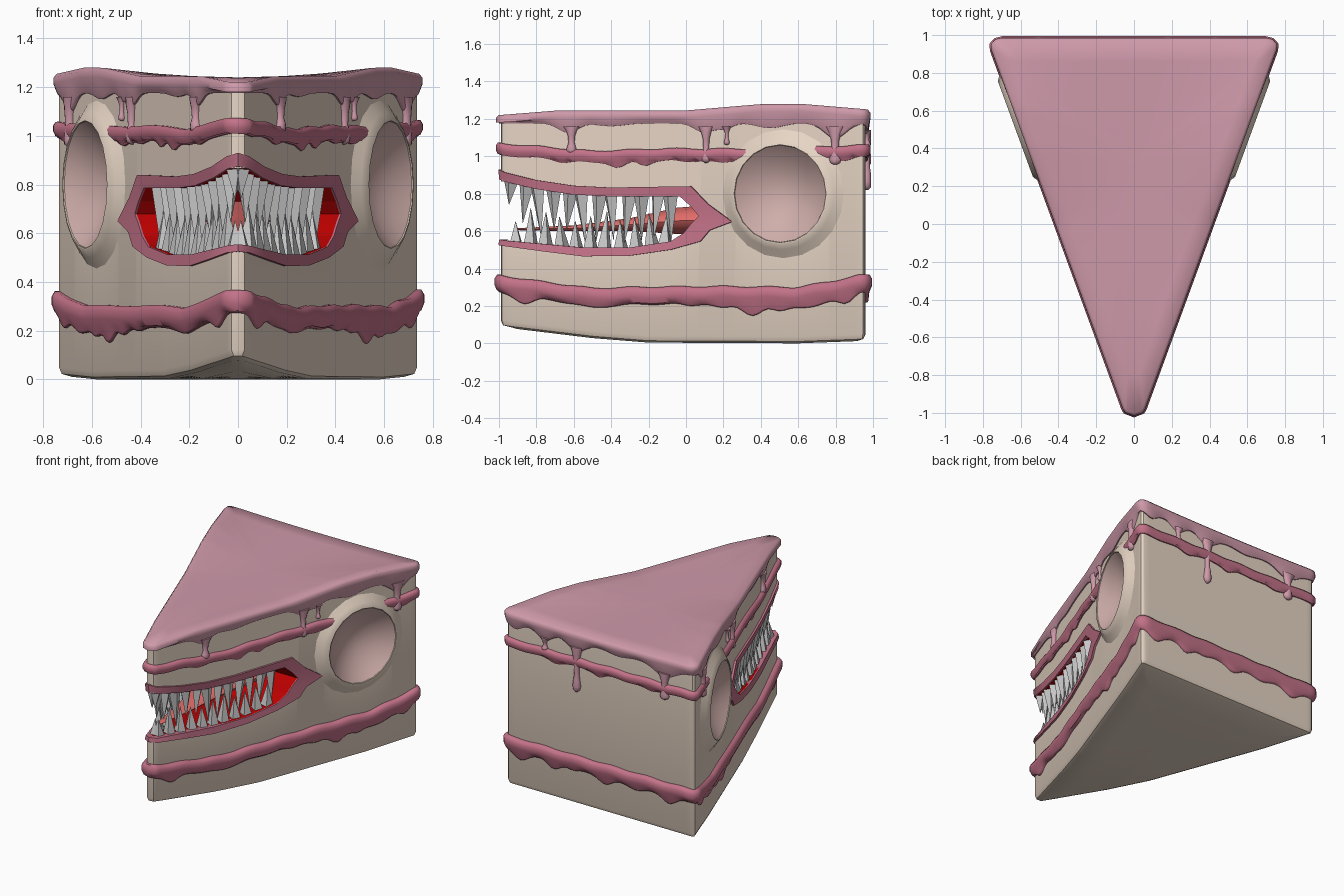
import bpy, bmesh, math, random
from mathutils import Vector, Matrix

if "Cube" in bpy.data.objects:
    bpy.data.objects.remove(bpy.data.objects["Cube"])

random.seed(4)

def material(name, r, g, b):
    m = bpy.data.materials.new(name)
    m.diffuse_color = (r, g, b, 1)
    m.use_nodes = True
    m.node_tree.nodes["Principled BSDF"].inputs["Base Color"].default_value = m.diffuse_color
    return m

CREAM = material("sponge", .80, .67, .56)
PINK = material("frosting", .62, .32, .40)
JAM = material("jam", .55, .17, .25)
RED = material("mouth_red", .50, .0, .0)
TONGUE = material("tongue_red", .75, .15, .14)
BOWL = material("socket_pink", .62, .42, .40)

def interp(table, u):
    for (a, p), (b, q) in zip(table, table[1:]):
        if u <= b:
            return p + (q - p) * max(0, u - a) / (b - a)
    return table[-1][1]

def smooth(ob, angle=40):
    bpy.ops.object.select_all(action='DESELECT')
    ob.select_set(True)
    bpy.context.view_layer.objects.active = ob
    bpy.ops.object.shade_smooth_by_angle(angle=math.radians(angle))

def from_bmesh(name, bm, mats, mirror=False):
    me = bpy.data.meshes.new(name)
    bm.to_mesh(me)
    bm.free()
    ob = bpy.data.objects.new(name, me)
    bpy.context.collection.objects.link(ob)
    for m in mats:
        me.materials.append(m)
    if mirror:
        ob.modifiers.new("mirror", 'MIRROR').use_mirror_merge = False
    return ob

def loft(name, rings, mats, closed=True, wrap=False, caps=(False, False), mirror=False, angle=40):
    """Skin a list of equal-length point rings."""
    bm = bmesh.new()
    vs = [[bm.verts.new(p) for p in r] for r in rings]
    n = len(rings[0])
    pairs = list(zip(vs, vs[1:])) + ([(vs[-1], vs[0])] if wrap else [])
    for a, b in pairs:
        for i in range(n if closed else n - 1):
            j = (i + 1) % n
            bm.faces.new((a[i], b[i], b[j], a[j]))
    for use, ring, flip in ((caps[0], vs[0], False), (caps[1], vs[-1], True)):
        if use:
            bm.faces.new(ring[::-1] if flip else ring)
    ob = from_bmesh(name, bm, mats, mirror)
    smooth(ob, angle)
    return ob

# Plan outline of the slice: (x, y, normal x, normal y, on_back)
NX, NY = .939, -.344
def wx(y):
    return .035 + .3665 * (y + .97)

half = [(.027, -.983, .8, -.6, 0)]
half += [(wx(-.97 + 1.90 * i / 70), -.97 + 1.90 * i / 70, NX, NY, 0) for i in range(71)]
half += [(.734, .945, .9, .3, 0), (.722, .957, .5, .8, 1)]
half += [(.70 * (1 - i / 26), .96, 0, 1, 1) for i in range(26)]
left = [(-x, y, -a, b, k) for x, y, a, b, k in half][::-1]
OUT = half + [(0, .96, 0, 1, 1)] + left + [(0, -.99, 0, -1, 0)]

def ring(out, zf, scale=1):
    pts = []
    for o in OUT:
        x, y = o[0] + o[2] * out, o[1] + o[3] * out
        x, y = x * scale, .3 + (y - .3) * scale
        pts.append((x, y, zf(x, y, o)))
    return pts

def bottom(x, y, o=None):
    return interp([(-1, .09), (-.93, .08), (-.5, .028), (-.2, .004), (.6, 0), (1, .015)], y)

def top(x, y, o=None):
    e = interp([(-1, 1.22), (-.7, 1.244), (0, 1.245), (.2, 1.262), (.4, 1.279), (.62, 1.28), (.98, 1.25)], y)
    f = min(1, abs(x) / max(.05, wx(y))) ** 2
    return e if e < 1.24 else 1.24 + (e - 1.24) * f

# Sponge body
body = loft("sponge_body",
            [ring(0, lambda x, y, o: 1.18, .05), ring(0, lambda x, y, o: 1.18)] +
            [ring(0, lambda x, y, o: bottom(x, y) + .035)] +
            [ring(-.012, lambda x, y, o: bottom(x, y) + .01)] +
            [ring(0, bottom, s) for s in (.93, .65, .35, .05)],
            [CREAM, RED], caps=(True, True))

# Mouth outline: (y, z) of inner and outer lip edge, lower tip -> corner -> upper tip
LOW = [(-1, .555, .525), (-.97, .55, .52), (-.75, .53, .49), (-.55, .512, .465), (-.3, .512, .468), (-.08, .545, .50)]
UPP = [(-.03, .785, .84), (-.4, .785, .833), (-.6, .795, .843), (-.8, .825, .873), (-.97, .865, .915), (-1, .875, .93)]
LIPS = [(y, a, y, b) for y, a, b in LOW]
LIPS += [(-.01, .59, .08, .545), (.03, .64, .13, .605), (.07, .68, .25, .65), (.03, .73, .12, .745)]
LIPS += [(y, a, y + (.06 if y > -.1 else 0), b) for y, a, b in UPP]

def on_wall(y, z, out):
    if y < -.98:
        return (0, -.99 - out, z)
    return (wx(y) + NX * out, y + NY * out, z)

loft("lips", [[on_wall(l[0], l[1], -.03) if l[0] > -.98 else (0, -.95, l[1]) for l in LIPS],
              [on_wall(l[0], l[1], .008) for l in LIPS],
              [on_wall(l[2], l[3], .014) for l in LIPS],
              [on_wall(l[2], l[3], -.01) for l in LIPS]],
     [JAM], closed=False, mirror=True)

# Cutters: mouth slot and eye holes
def cut(ob, cutter):
    m = ob.modifiers.new("cut", 'BOOLEAN')
    m.operation, m.solver, m.object = 'DIFFERENCE', 'EXACT', cutter
    bpy.context.view_layer.objects.active = ob
    bpy.ops.object.modifier_apply(modifier="cut")

bm = bmesh.new()
prof = [(-1.2, .555)] + [(l[0], l[1]) for l in LIPS[1:-1]] + [(-1.2, .875)]
face = bm.faces.new([bm.verts.new((-1, y, z)) for y, z in prof])
ext = bmesh.ops.extrude_face_region(bm, geom=[face])
bmesh.ops.translate(bm, vec=(2, 0, 0), verts=[v for v in ext["geom"] if isinstance(v, bmesh.types.BMVert)])
bmesh.ops.recalc_face_normals(bm, faces=bm.faces)
for f in bm.faces:
    f.material_index = 1
mouth_cut = from_bmesh("mouth_cutter", bm, [CREAM, RED])

EYE = Vector((wx(.52), .52, .80))
N, T, Z = Vector((NX, NY, 0)), Vector((-NY, NX, 0)), Vector((0, 0, 1))
bm = bmesh.new()
for s in (1, -1):
    rot = Vector((NX * s, NY, 0)).to_track_quat('Z', 'Y').to_matrix().to_4x4()
    bmesh.ops.create_cone(bm, cap_ends=True, segments=20, radius1=.262, radius2=.262, depth=.4,
                          matrix=Matrix.Translation((EYE.x * s, EYE.y, EYE.z)) @ rot)
eye_cut = from_bmesh("eye_cutter", bm, [CREAM, RED])
cut(body, mouth_cut)
cut(body, eye_cut)
smooth(body, 35)

# Eye sockets: raised rim and concave bowl
def disc(r, h):
    return [EYE + N * h + (T * math.cos(a) + Z * math.sin(a)) * r
            for a in (math.tau * i / 20 for i in range(20))]

loft("eye_rim", [disc(.258, .02), disc(.262, .05), disc(.27, .05), disc(.30, .03), disc(.335, .006), disc(.36, -.01)],
     [CREAM], mirror=True, angle=50)
loft("eye_bowl", [disc(r, .045 - .12 * (1 - (r / .26) ** 2)) for r in (.03, .09, .15, .20, .24, .26)],
     [BOWL], caps=(True, False), mirror=True)

# Jam layers and frosting share a wavy lower edge made of soft bumps
def bumps(side, back):
    def depth(o):
        u, lst = (o[0], back) if o[4] else (o[1], side)
        return sum(d * math.exp(-((u - c) / w) ** 2) for c, d, w in lst)
    return depth

def jam_layer(name, line, thick, out, skirt, depth):
    t = lambda o: interp(line, o[1]) + .004 * math.sin(o[0] * 23 + o[1] * 17)
    prof = [(-.02, 0), (.6, 0), (1, .25), (1, .65), (.6, 1)]
    rings = [ring(p * out, lambda x, y, o, q=q: t(o) - q * thick) for p, q in prof]
    low = lambda x, y, o: t(o) - thick - skirt - depth(o)
    rings += [ring(out * .45, lambda x, y, o: low(x, y, o) + .008), ring(out * .3, low), ring(-.02, low)]
    return loft(name, rings, [JAM], wrap=True, angle=60)

jam_layer("lower_jam", [(-1, .365), (-.8, .335), (-.5, .295), (-.2, .302), (.2, .305), (.6, .30), (.8, .335), (.93, .365)],
          .085, .034, .008,
          bumps([(-.86, .04, .06), (-.5, .012, .12), (.02, .01, .05), (.2, .025, .06), (.36, .06, .07), (.5, .035, .06),
                 (.68, .03, .09), (.86, .04, .05)],
                [(-.55, .05, .07), (-.3, .025, .08), (-.05, .05, .07), (.2, .02, .06), (.36, .045, .06), (.62, .05, .07)]))
upper = jam_layer("upper_jam", [(-1, 1.07), (-.8, 1.055), (-.5, 1.028), (-.1, 1.042), (.3, 1.04), (.7, 1.05), (.93, 1.06)],
                  .06, .027, .004,
                  bumps([(-.66, .01, .05), (-.36, .03, .05), (-.22, .025, .04), (.0, .01, .05), (.2, .015, .05), (.85, .015, .05)],
                        [(-.4, .02, .06), (0, .025, .05), (.35, .02, .06)]))
cut(upper, eye_cut)
smooth(upper, 60)
for c in (mouth_cut, eye_cut):
    bpy.data.objects.remove(c)

# Frosting slab with skirted edge
fd = bumps([(-.63, .05, .07), (-.4, .015, .1), (.1, .05, .07), (.21, .03, .05), (.45, .025, .09), (.8, .08, .08)],
           [(-.51, .07, .11), (.18, .07, .09), (.43, .06, .07), (-.15, .02, .1), (.66, .04, .06)])
low = lambda x, y, o: 1.175 - fd(o)
loft("frosting_top",
     [ring(0, top, s) for s in (.03, .3, .6, .85)] + [ring(.012, top)] +
     [ring(.026, lambda x, y, o: top(x, y) - .015), ring(.026, lambda x, y, o: top(x, y) - .04),
      ring(.014, lambda x, y, o: low(x, y, o) + .012), ring(.008, low), ring(-.02, low)],
     [PINK], caps=(True, False), angle=60)

# Hanging drips with rounded ends
def drip(name, base, n, z0, z1, r, mirror):
    n = Vector((n[0], n[1], 0))
    t = Vector((-n.y, n.x, 0))
    rings = []
    for f, k in ((0, 1.9), (.15, 1.2), (.35, .75), (.6, .65), (.75, .9), (.87, 1.15), (.95, .9), (1, .3)):
        c = Vector((base[0], base[1], z0 + (z1 - z0) * f)) + n * .006
        rings.append([c + n * math.cos(a) * min(r * k, .024) + t * math.sin(a) * r * k
                      for a in (math.tau * i / 12 for i in range(12))])
    loft(name, rings, [PINK], caps=(True, True), mirror=mirror, angle=70)

for i, (y, z, r) in enumerate([(-.61, 1.015, .026), (.11, .965, .024), (.22, 1.06, .014), (.80, .955, .03)]):
    drip(f"side_drip_{i}", (wx(y), y), (NX, NY), 1.16, z, r, True)
for i, (x, z, r) in enumerate([(-.51, .95, .03), (.18, .82, .026), (.43, 1.05, .02)]):
    drip(f"back_drip_{i}", (x, .96), (0, 1), 1.14, z, r, False)

# Tongue
loft("tongue", [[(w * math.cos(a), y, z + h * math.sin(a)) for a in (math.tau * i / 14 for i in range(14))]
                for y, z, w, h in ((-.92, .61, .01, .005), (-.6, .615, .06, .016), (-.3, .635, .11, .035),
                                   (-.05, .655, .17, .072), (.12, .66, .21, .08))],
     [TONGUE], caps=(True, True))

# Teeth: thin four-sided spikes along both jaws
def teeth(name, edge, ys, sign, length):
    bm = bmesh.new()
    for i, y in enumerate(ys):
        L = length * random.uniform(.8, 1.1) * (.6 if y < -.9 else 1)
        z = interp(edge, y) - sign * .015
        m = (Matrix.Translation((max(.012, wx(y) - .045), y, z + sign * L / 2)) @
             Matrix.Rotation(random.uniform(-.12, .12), 4, 'X') @
             Matrix.Rotation(0 if sign > 0 else math.pi, 4, 'X') @
             Matrix.Rotation(random.uniform(.2, .7), 4, 'Z'))
        bmesh.ops.create_cone(bm, cap_ends=True, segments=4, radius1=.043, radius2=.001, depth=L, matrix=m)
    from_bmesh(name, bm, [], True)

teeth("upper_teeth", sorted((y, a) for y, a, b in UPP), [-.94 + .078 * i for i in range(12)], -1, .25)
teeth("lower_teeth", [(y, a) for y, a, b in LOW], [-.91 + .08 * i for i in range(11)], 1, .19)
